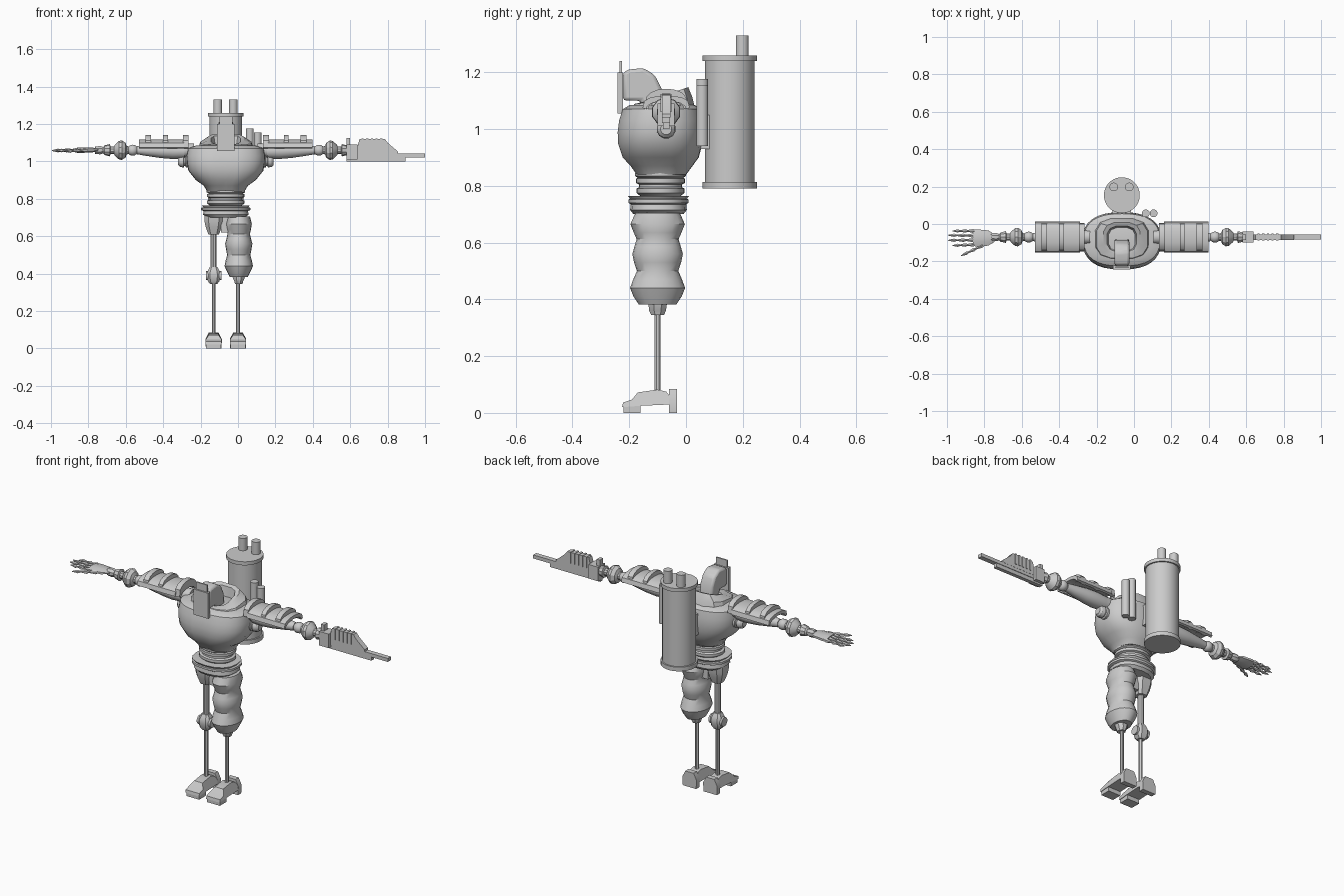
import bpy, bmesh, math
from mathutils import Vector

C, AY, AZ = -0.065, -0.07, 1.06      # body centre x, arm line y and z


def finish(name, verts, faces):
    bm = bmesh.new()
    vs = [bm.verts.new(v) for v in verts]
    for f in faces:
        bm.faces.new([vs[i] for i in f])
    bmesh.ops.recalc_face_normals(bm, faces=bm.faces)
    me = bpy.data.meshes.new(name)
    bm.to_mesh(me)
    bm.free()
    ob = bpy.data.objects.new(name, me)
    bpy.context.collection.objects.link(ob)
    return ob


def skin(name, rings):
    n, verts = len(rings[0]), [v for r in rings for v in r]
    faces = [(k * n + i, k * n + (i + 1) % n, (k + 1) * n + (i + 1) % n, (k + 1) * n + i)
             for k in range(len(rings) - 1) for i in range(n)]
    faces += [tuple(range(n)), tuple(range(len(verts) - n, len(verts)))]
    return finish(name, verts, faces)


def loft(name, rows, cx, n=32, power=2.0, tilt=None, cleft=0):
    """Stacked super-ellipse rings: rows of (z, cy, rx, ry)."""
    rings = []
    for k, (z, cy, rx, ry) in enumerate(rows):
        ring = []
        for i in range(n):
            a = 2 * math.pi * (i + (0.5 if n < 13 else 0)) / n
            c, s = math.cos(a), math.sin(a)
            x = cx + rx * math.copysign(abs(c) ** (2 / power), c)
            y = cy + ry * math.copysign(abs(s) ** (2 / power), s)
            if cleft and s < -0.999:
                y += cleft
            ring.append((x, y, z + (tilt[k] * (y - cy) / ry if tilt else 0)))
        rings.append(ring)
    return skin(name, rings)


def turn(name, p, q, prof, n=16, flat=1.0):
    """Lathe a profile of (fraction along p-q, radius)."""
    p, q = Vector(p), Vector(q)
    d = q - p
    up = Vector((0, 0, 1)) if abs(d.normalized().z) < 0.9 else Vector((0, 1, 0))
    u = d.cross(up).normalized()
    w = u.cross(d).normalized()
    ang = [2 * math.pi * (i + 0.5) / n for i in range(n)]
    return skin(name, [[p + d * t + u * (r * math.cos(a)) + w * (r * flat * math.sin(a)) for a in ang]
                       for t, r in prof])


def rod(name, p, q, r, n=16):
    return turn(name, p, q, [(0, r), (1, r)], n)


def prism(name, pts, axis, lo, hi):
    def place(a, b, t):
        return (t, a, b) if axis == 'x' else (a, t, b)
    return skin(name, [[place(a, b, t) for a, b in pts] for t in (lo, hi)])


def box(name, x0, x1, y0, y1, z0, z1):
    return prism(name, [(y0, z0), (y1, z0), (y1, z1), (y0, z1)], 'x', x0, x1)


# Torso with chest cleft, collar and waist
loft("torso", [(.84, -.087, .10, .088), (.87, -.087, .118, .11), (.90, -.09, .16, .135), (.95, -.092, .20, .15),
               (.99, -.09, .208, .153), (1.03, -.088, .21, .15), (1.07, -.085, .203, .14), (1.085, -.085, .16, .115)],
     C, power=2.5, cleft=.008)
loft("collar", [(1.07, -.08, .15, .115), (1.10, -.08, .14, .105), (1.12, -.075, .10, .085),
                (1.115, -.08, .08, .07), (1.075, -.08, .07, .06)],
     C, n=12, power=3, tilt=[0, .012, .028, .025, 0])
loft("waist", [(.75, -.09, .095, .082), (.765, -.09, .085, .072), (.775, -.09, .1, .085), (.79, -.09, .1, .085),
               (.795, -.09, .087, .076), (.805, -.09, .087, .076), (.81, -.09, .1, .087), (.825, -.09, .1, .087),
               (.828, -.09, .09, .08), (.835, -.09, .103, .09), (.845, -.09, .103, .09)], C, n=24)
loft("pelvis", [(.70, -.097, .10, .088), (.715, -.097, .122, .10), (.735, -.097, .118, .098), (.74, -.097, .132, .106),
                (.752, -.097, .132, .106), (.754, -.097, .12, .10), (.765, -.097, .128, .108)], C, n=16, power=2.4)

# Hooked neck and head with face plate
prism("head", [(-.222, 1.20), (-.20, 1.21), (-.15, 1.215), (-.11, 1.19), (-.085, 1.14), (-.08, 1.06), (-.15, 1.06),
               (-.16, 1.10), (-.222, 1.10)], 'x', C - .04, C + .04)
bev = bpy.data.objects["head"].modifiers.new("bevel", 'BEVEL')
bev.width, bev.segments = .012, 2
box("face_plate", C - .046, C + .046, -.242, -.222, 1.055, 1.20)
box("face_visor", C - .035, C + .035, -.234, -.226, 1.20, 1.24)

# Back tank, its two outlets and the two small bottles
TY = .154
turn("tank", (C, TY, .79), (C, TY, 1.26), [(0, .096), (.05, .096), (.05, .088), (.957, .088), (.957, .096), (1, .096)], 32)
for x in (-.108, -.025):
    rod("tank_outlet", (x, .198, 1.25), (x, .198, 1.33), .023, 20)
for x, top in ((.063, 1.176), (.105, 1.155)):
    rod("back_bottle", (x, .057, .94), (x, .057, top), .021, 16)
box("tank_mount", C - .05, C + .05, .02, .09, .93, 1.05)

# Shoulders, upper arms and elbows, the same on both sides
for s in (-1, 1):
    def P(off, dy=0, z=AZ):
        return (C + s * off, AY + dy, z)
    rod("shoulder_axle", P(.17), P(.26), .037)
    turn("shoulder_knuckle", P(.19, 0, 1.0), P(.255, 0, 1.0), [(0, .034), (.35, .034), (.4, .026), (.5, .026),
                                                             (.55, .034), (.85, .03), (1, .02)], 12)
    turn("upper_arm", P(.22, 0, 1.055), P(.475, 0, 1.06), [(0, .04), (.25, .044), (.5, .04), (.8, .03), (1, .022)])
    # arched guard with raised ribs
    for name, lo, hi, top in (("arm_guard", .225, .463, 1.118), ("guard_rib", .20, .23, 1.142),
                              ("guard_rib", .31, .335, 1.142), ("guard_rib", .40, .43, 1.142)):
        w = .083 if name == "arm_guard" else .076
        arc = [math.pi * i / 8 for i in range(9)]
        outer = [(AY + w * math.cos(a), 1.075 + (top - 1.075) * math.sin(a) ** .6) for a in arc]
        inner = [(AY + (w - .012) * math.cos(a), 1.07 + .03 * math.sin(a)) for a in reversed(arc)]
        prism(name, outer + inner, 'x', C + s * lo, C + s * hi)
    turn("elbow_ball", P(.468), P(.528), [(.5 - .5 * math.cos(math.pi * i / 8), max(.004, .03 * math.sin(math.pi * i / 8)))
                                          for i in range(9)])
    turn("forearm", P(.515), P(.70), [(0, .02), (.08, .022), (.12, .04), (.22, .052), (.3, .05), (.42, .03), (.45, .02),
                                      (.55, .02), (.57, .033), (.72, .026), (.76, .018), (1, .02)], 10)

# Open hand on the right arm
turn("wrist", (-.72, AY, AZ), (-.76, AY, AZ), [(0, .018), (.4, .024), (1, .022)], 8)
turn("palm", (-.745, AY - .005, 1.062), (-.86, AY - .005, 1.06), [(0, .022), (.3, .044), (.8, .05), (1, .046)], 8, .32)
bone = [(0, .006), (.12, .012), (.3, .007), (.36, .006), (.46, .011), (.62, .006), (.68, .005), (.78, .010), (1, .002)]
for y0, y1, tip in ((-.037, -.037, -.97), (-.062, -.06, -.995), (-.086, -.087, -.995), (-.110, -.115, -.97)):
    turn("finger", (-.845, y0, AZ), (tip, y1, 1.058), bone, 6)
turn("thumb", (-.80, -.11, AZ), (-.925, -.17, 1.055), bone, 6)

# Gun on the left arm
gun_y = AY
turn("gun_joint", (.55, AY, AZ), (.60, AY, AZ), [(0, .02), (1, .028)], 8)
box("gun_breech", .58, .64, AY - .03, AY + .03, 1.01, 1.09)
prism("gun_body", [(.58, 1.04), (.855, 1.04), (.855, 1.053), (.80, 1.10), (.785, 1.12), (.65, 1.12), (.64, 1.085),
                   (.60, 1.085), (.60, 1.125), (.58, 1.125)], 'y', AY - .015, AY + .015)
box("gun_barrel", .58, 1.0, AY - .014, AY + .014, 1.022, 1.042)
box("gun_rail", .58, .895, AY - .011, AY + .011, 1.0, 1.024)
for i in range(5):
    box("gun_vent", .66 + i * .025, .672 + i * .025, AY - .019, AY + .019, 1.06, 1.123)

# Feet and shins
LY = -.10
for x in (C - .065, C + .065):
    rod("shin", (x, LY, .06), (x, LY, .37), .011, 8)
    foot = prism("foot", [(-.225, .02), (-.222, .036), (-.19, .047), (-.17, .072), (-.10, .082), (-.07, .075),
                          (-.05, .05), (-.05, .03), (-.16, .025)], 'x', x - .043, x + .043)
    for v in foot.data.vertices:
        if v.co.z > .06:
            v.co.x = x + (v.co.x - x) * .6
    box("toe_pad", x - .04, x + .04, -.22, -.16, 0, .024)
    prism("heel", [(x - .042, 0), (x + .042, 0), (x + .044, .05), (x + .026, .085), (x - .026, .085), (x - .044, .05)],
          'y', -.06, -.031)

# Bare mechanical right leg
RX = C - .065
loft("hip_bracket", [(.61, LY, .03, .03), (.65, LY, .045, .045), (.68, LY, .052, .052), (.72, LY, .052, .055)],
     RX, n=8, power=3)
box("hip_link", RX + .04, RX + .085, LY - .03, LY + .03, .62, .71)
rod("thigh_rod", (RX, LY, .41), (RX, LY, .65), .017, 10)
loft("knee", [(.345, LY, .02, .02), (.36, LY, .033, .03), (.385, LY, .037, .035), (.405, LY, .036, .035),
              (.42, LY, .03, .028), (.435, LY, .022, .02)], RX, n=8, power=3)
rod("knee_pin", (RX - .042, LY, .39), (RX + .042, LY, .39), .026, 12)

# Padded left thigh with rounded folds
LX = .004
loft("padded_thigh", [(.382, LY, .048, .066), (.41, LY, .062, .085), (.44, LY, .076, .097), (.47, LY, .070, .086),
                      (.50, LY, .062, .073), (.53, LY, .068, .083), (.56, LY, .073, .089), (.585, LY, .066, .082),
                      (.612, LY, .060, .074), (.635, LY, .065, .084), (.665, LY, .07, .096), (.705, LY, .06, .078)],
     LX, n=20)
loft("left_knee_cuff", [(.345, LY, .022, .024), (.36, LY, .026, .032), (.375, LY, .034, .034), (.39, LY, .036, .036)],
     LX, n=8)

# Smooth curved areas, keep edges sharp
bpy.ops.object.select_all(action='SELECT')
bpy.context.view_layer.objects.active = bpy.data.objects["torso"]
bpy.ops.object.shade_smooth_by_angle()
